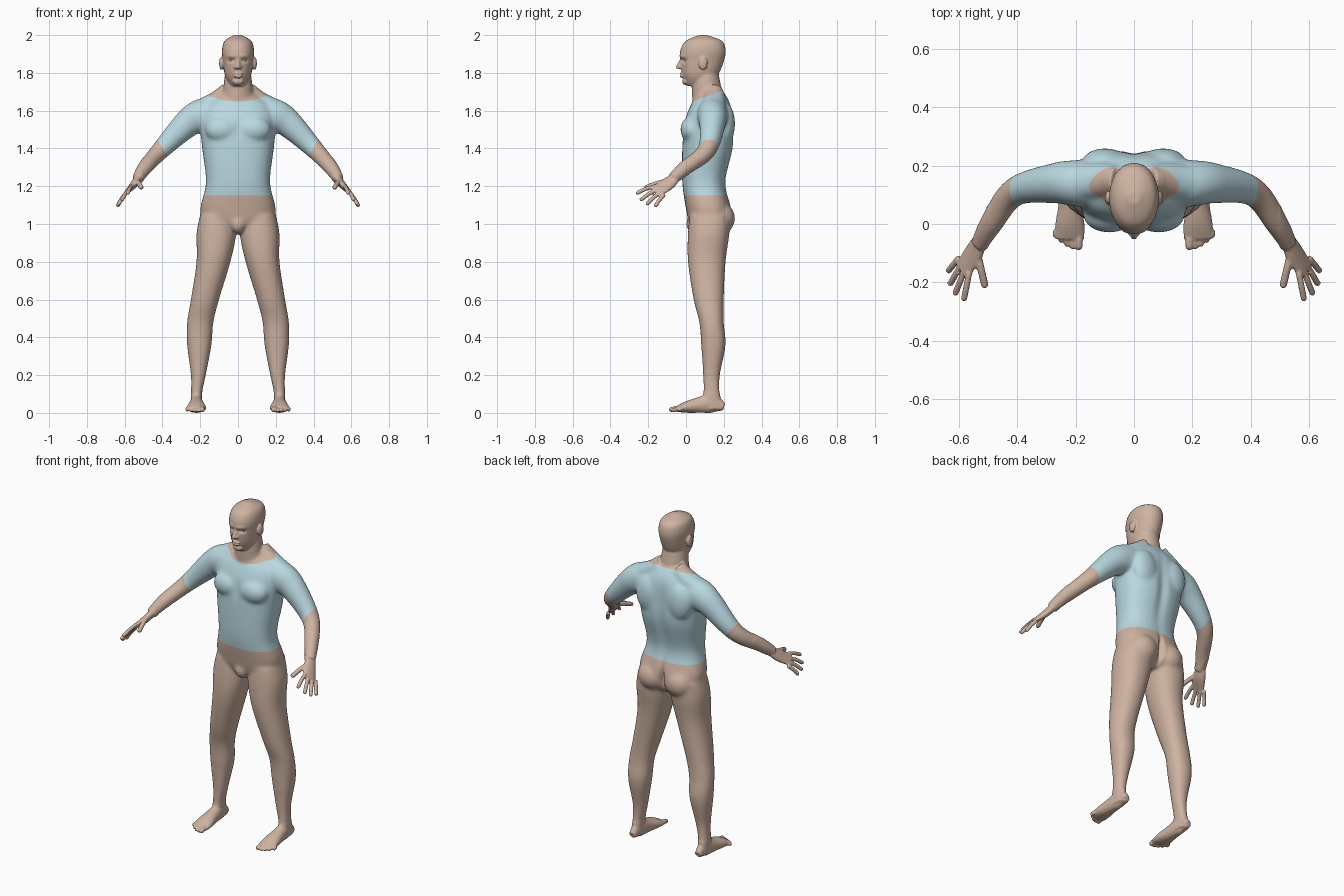
import bpy
import bmesh
from math import cos, sin, pi, exp, copysign
from mathutils import Vector, Matrix

cube = bpy.data.objects.get("Cube")
if cube:
    bpy.data.objects.remove(cube, do_unlink=True)


def make_material(name, color):
    material = bpy.data.materials.new(name)
    material.use_nodes = True
    material.diffuse_color = color
    material.node_tree.nodes["Principled BSDF"].inputs["Base Color"].default_value = color
    return material


skin = make_material("skin", (.62, .45, .36, 1))
shirt = make_material("pale blue shirt", (.49, .69, .75, 1))

bm = bmesh.new()
SIDES = 28
STEPS = 5
ANGLES = [2 * pi * i / SIDES for i in range(SIDES)]


def refine(rows):
    """Smooth interpolation between rows of numbers."""
    padded = [rows[0], *rows, rows[-1]]
    smooth = []
    for before, start, end, after in zip(padded, padded[1:], padded[2:], padded[3:]):
        for step in range(STEPS):
            t = step / STEPS
            smooth.append([q + t / 2 * (r - p + t * (2 * p - 5 * q + 4 * r - s + t * (3 * (q - r) + s - p)))
                           for p, q, r, s in zip(before, start, end, after)])
    return smooth + [list(rows[-1])]


def add_shell(rings, mirror):
    """Closed shell through rings of points, optionally repeated on the other side."""
    for side in ((1, -1) if mirror else (1,)):
        loops = [[bm.verts.new((side * x, y, z)) for x, y, z in ring] for ring in rings]
        for low, high in zip(loops, loops[1:]):
            for i in range(SIDES):
                bm.faces.new((low[i - 1], low[i], high[i], high[i - 1]))
        bm.faces.new(loops[0])
        bm.faces.new(loops[-1])


def stack(rows, mirror=False, power=2.2):
    """Level rounded sections: height, x min, x max, front, back."""
    def squash(value):
        return copysign(abs(value) ** (2 / power), value)

    rings = []
    for z, left, right, front, back in refine(rows):
        center = Vector(((left + right) / 2, (front + back) / 2, z))
        rings.append([center + Vector(((right - left) / 2 * squash(cos(angle)),
                                       (back - front) / 2 * squash(sin(angle)), 0)) for angle in ANGLES])
    add_shell(rings, mirror)


def symmetric_stack(rows, power):
    """Level sections about the middle: height, half width, front, back."""
    stack([(z, -half, half, front, back) for z, half, front, back in rows], power=power)


def tube(rows, wide=(0, 1, 0), mirror=True):
    """Sections across a path: x, y, z, half width along wide, half thickness."""
    rows = refine(rows)
    points = [Vector(row[:3]) for row in rows]
    rings = []
    for i, (point, row) in enumerate(zip(points, rows)):
        tangent = (points[min(i + 1, len(points) - 1)] - points[max(i - 1, 0)]).normalized()
        across = Vector(wide)
        across = (across - tangent * across.dot(tangent)).normalized()
        through = tangent.cross(across)
        rings.append([point + across * row[3] * cos(angle) + through * row[4] * sin(angle) for angle in ANGLES])
    add_shell(rings, mirror)


def blob(center, size, mirror=True):
    for side in ((1, -1) if mirror else (1,)):
        place = Matrix.Translation((side * center[0], center[1], center[2])) @ Matrix.Diagonal((*size, 1))
        bmesh.ops.create_uvsphere(bm, u_segments=SIDES, v_segments=SIDES, radius=1, matrix=place)


def digit(base, tip, radius, lift=.005):
    """Finger, thumb or toe with a slight arch and a rounded end."""
    base, tip = Vector(base), Vector(tip)
    middle = (base + tip) / 2 + Vector((0, 0, lift))
    end = tip - (tip - middle).normalized() * radius
    tube([(*point, radius, radius) for point in (base, middle, end)], wide=(1, 1, -1))
    blob(end, [radius] * 3)


# Torso
symmetric_stack([(.95, .06, .06, .19), (1, .17, .02, .23), (1.08, .2, 0, .24), (1.22, .17, -.02, .21),
                 (1.4, .19, -.02, .25), (1.53, .2, -.01, .25), (1.62, .18, .02, .24),
                 (1.67, .12, .05, .22), (1.71, .07, .07, .19)], power=2.4)
chest_muscle = blob((.085, .03, 1.5), (.09, .06, .07))
shoulder_blade = blob((.1, .21, 1.53), (.08, .05, .11))
buttock = blob((.09, .17, 1.03), (.09, .09, .09))
groin = blob((0, .04, 1), (.04, .04, .05), mirror=False)

# Neck, sloping into the shoulders
tube([(0, .12, 1.62, .08, .09), (0, .11, 1.7, .08, .08), (0, .1, 1.83, .065, .065)], mirror=False)
tube([(.05, .15, 1.7, .05, .05), (.12, .15, 1.65, .06, .05), (.2, .14, 1.61, .06, .05)])

# Head
symmetric_stack([(1.73, .03, .01, .08), (1.75, .05, 0, .12), (1.79, .07, -.02, .17), (1.86, .08, -.03, .2),
                 (1.92, .085, -.03, .21), (1.97, .07, 0, .19), (2, .02, .07, .11)], power=2.1)
blob((.088, .09, 1.85), (.012, .024, .035))  # ears
blob((0, 0, 1.755), (.03, .02, .02), mirror=False)  # chin
for height in (1.795, 1.782):  # lips
    blob((0, -.02, height), (.024, .014, .008), mirror=False)
tube([(0, -.02, 1.875, .01, .008), (0, -.04, 1.833, .012, .012)], mirror=False)  # nose
blob((0, -.042, 1.832), (.012, .012, .012), mirror=False)
blob((.012, -.03, 1.83), (.01, .01, .01))

# Arms
tube([(.13, .14, 1.59, .08, .08), (.2, .14, 1.57, .08, .09), (.27, .14, 1.53, .07, .075),
      (.41, .11, 1.39, .05, .05), (.49, 0, 1.3, .04, .04), (.53, -.07, 1.24, .03, .03)])

# Hands, with fingers fanned from index to little
tube([(.53, -.06, 1.24, .03, .02), (.55, -.1, 1.21, .04, .02), (.59, -.16, 1.17, .04, .01)], wide=(-.7, -1, .8))
index_knuckle, little_knuckle = Vector((.565, -.165, 1.2)), Vector((.6, -.115, 1.155))
index_tip, little_tip = Vector((.585, -.265, 1.16)), Vector((.64, -.165, 1.09))
for finger in range(4):
    fan = finger / 3
    extra_length = Vector((1, -1, -1)) * .014 * sin(pi * fan)
    digit(index_knuckle.lerp(little_knuckle, fan), index_tip.lerp(little_tip, fan) + extra_length, .011)
digit((.54, -.09, 1.23), (.51, -.22, 1.19), .013)

# Legs
stack([(1.05, .03, .2, .02, .23), (.95, .01, .22, .01, .23), (.8, .04, .22, .01, .21), (.6, .1, .25, .04, .2),
       (.48, .13, .27, .07, .2), (.36, .14, .27, .08, .21), (.2, .17, .25, .09, .18),
       (.1, .19, .25, .09, .18), (.02, .19, .25, .07, .2)], mirror=True)

# Feet, with toes shortening outward
tube([(.22, .2, .03, .02, .02), (.22, .14, .05, .03, .05), (.22, .06, .04, .04, .04),
      (.22, 0, .03, .05, .03), (.22, -.05, .02, .05, .015)], wide=(1, 0, 0))
for toe in range(5):
    outward = toe / 4
    x = .19 + .08 * outward
    radius = .01 if toe else .014
    digit((x, -.02, .02), (x, -.09 + .045 * outward ** 2, radius), radius)

# Fuse the parts into one skin
bmesh.ops.recalc_face_normals(bm, faces=bm.faces)
mesh = bpy.data.meshes.new("body")
bm.to_mesh(mesh)
bm.free()
body = bpy.data.objects.new("body", mesh)
bpy.context.collection.objects.link(body)
fuse = body.modifiers.new("fuse", "REMESH")
fuse.mode = "VOXEL"
fuse.voxel_size = .005
bm = bmesh.new()
bm.from_object(body, bpy.context.evaluated_depsgraph_get())
body.modifiers.remove(fuse)


def relax(verts, rounds):
    for _ in range(rounds):
        bmesh.ops.smooth_vert(bm, verts=verts, factor=.5, use_axis_x=True, use_axis_y=True, use_axis_z=True)


relax(bm.verts[:], 2)
relax([v for v in bm.verts if abs(v.co.x) < .5 and .1 < v.co.z < 1.72], 30)


def push(center, reach, offset):
    """Soft dent or bulge along y, the same on both sides."""
    for v in bm.verts:
        place = (abs(v.co.x), v.co.y, v.co.z)
        distance = sum(((p - c) / r) ** 2 for p, c, r in zip(place, center, reach))
        if distance < 6:
            v.co.y += offset * exp(-distance)


eye_socket = push((.036, -.02, 1.866), (.02, .04, .01), .013)
brow = push((.034, -.02, 1.889), (.03, .04, .01), -.005)
mouth_line = push((0, -.03, 1.789), (.025, .03, .004), .005)
spine = push((0, .25, 1.4), (.03, .09, .2), -.012)
cleft = push((0, .25, 1.04), (.014, .1, .07), -.03)
breastbone = push((0, -.02, 1.5), (.016, .05, .06), .006)
for v in bm.verts:
    v.co.z = max(v.co.z, 0)

# Clean hems at waist, collar and sleeves
waist = Vector((0, 0, 1.15)), Vector((0, 0, 1))
collar = Vector((0, .12, 1.68)), Vector((0, -.36, 1))
left_sleeve = Vector((.4, 0, 1.405)), Vector((.8, 0, -.5))
right_sleeve = [Vector((-v.x, v.y, v.z)) for v in left_sleeve]
for point, normal in (waist, collar, left_sleeve, right_sleeve):
    faces = [f for f in bm.faces if 1.1 < f.calc_center_median().z < 1.75]
    edges = {e for f in faces for e in f.edges}
    verts = {v for f in faces for v in f.verts}
    bmesh.ops.bisect_plane(bm, geom=[*verts, *edges, *faces], dist=.0001, plane_co=point, plane_no=normal)
for f in bm.faces:
    center = f.calc_center_median()
    f.smooth = True
    f.material_index = int(center.z > waist[0].z and all(
        (center - point).dot(normal) < 0 for point, normal in (collar, left_sleeve, right_sleeve)))
mesh.materials.append(skin)
mesh.materials.append(shirt)
bm.to_mesh(mesh)
bm.free()

# Eyes
for name, side in (("left_eye", 1), ("right_eye", -1)):
    bpy.ops.mesh.primitive_uv_sphere_add(radius=.012, location=(side * .036, .004, 1.866))
    eye = bpy.context.object
    eye.name = name
    eye.data.materials.append(skin)
    bpy.ops.object.shade_smooth_by_angle()
